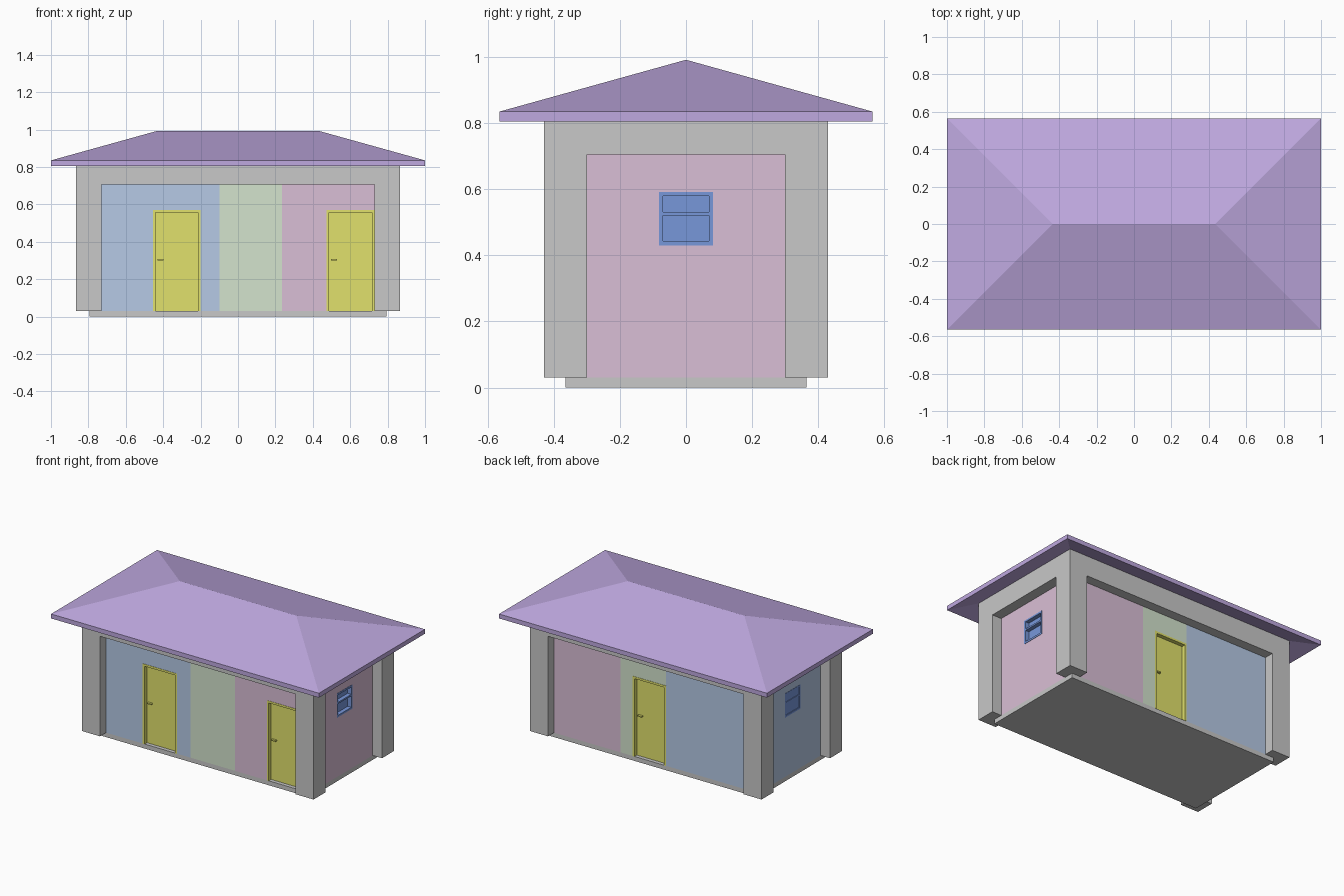
import bpy

cube = bpy.data.objects.get("Cube")
if cube:
    bpy.data.objects.remove(cube, do_unlink=True)


def material(name, r, g, b):
    """Flat material from 0-255 display colour, stored as linear values."""
    linear = [((c / 255 + 0.055) / 1.055) ** 2.4 for c in (r, g, b)] + [1.0]
    m = bpy.data.materials.new(name)
    m.use_nodes = True
    m.diffuse_color = linear
    node = next(n for n in m.node_tree.nodes if n.type == "BSDF_PRINCIPLED")
    node.inputs["Base Color"].default_value = linear
    return m


CONCRETE = material("concrete grey", 200, 200, 200)
LILAC = material("lilac roof", 191, 169, 224)
BLUE = material("pale blue wall", 182, 202, 230)
GREEN = material("pale green wall", 211, 227, 205)
PINK = material("pale pink wall", 218, 191, 214)
YELLOW = material("yellow door", 225, 225, 108)
WINDOW = material("window blue", 119, 151, 218)

HX, HY = 0.795, 0.365        # outer wall planes
BASE, LINTEL = 0.03, 0.705   # wall bottom and top
THICK = 0.06


def mesh_object(name, verts, faces, mat):
    me = bpy.data.meshes.new(name)
    me.from_pydata(verts, [], faces)
    me.materials.append(mat)
    ob = bpy.data.objects.new(name, me)
    bpy.context.collection.objects.link(ob)
    return ob


def box(name, xs, ys, zs, mat):
    """Box between the given limits on each axis."""
    bpy.ops.mesh.primitive_cube_add(size=1)
    ob = bpy.context.object
    ob.name = name
    for v in ob.data.vertices:
        v.co = [min(r) if c < 0 else max(r) for c, r in zip(v.co, (xs, ys, zs))]
    ob.data.materials.append(mat)
    return ob


def side_box(name, side, us, depth, zs, mat):
    """Box on one side: us runs along the wall, depth goes inward from its face."""
    sign = -1 if side in ("front", "left") else 1
    if side in ("front", "back"):
        return box(name, us, [sign * (HY - d) for d in depth], zs, mat)
    # left and right here mean the -x and +x ends
    return box(name, [sign * (HX - d) for d in depth], us, zs, mat)


def surround(name, side, outer, inner, depth, mat):
    """Pieces filling the outer rectangle around the inner one (u0, u1, z0, z1)."""
    a0, a1, c0, c1 = outer
    b0, b1, d0, d1 = inner
    parts = {"side_a": (a0, b0, c0, c1), "side_b": (b1, a1, c0, c1),
             "below": (b0, b1, c0, d0), "above": (b0, b1, d1, c1)}
    for part, (u0, u1, z0, z1) in parts.items():
        if u1 - u0 > 0.001 and z1 - z0 > 0.001:
            side_box(f"{name}_{part}", side, (u0, u1), depth, (z0, z1), mat)


def wall(name, side, u0, u1, mat, opening=None):
    if opening:
        surround(name, side, (u0, u1, BASE, LINTEL), opening, (0, THICK), mat)
    else:
        side_box(name, side, (u0, u1), (0, THICK), (BASE, LINTEL), mat)


def door(name, side, opening, handle_u):
    """Flush frame, recessed leaf and a small lever handle."""
    u0, u1, z0, z1 = opening
    leaf = (u0 + 0.014, u1 - 0.014, z0, z1 - 0.014)
    surround(name + "_frame", side, opening, leaf, (-0.002, THICK), YELLOW)
    side_box(name + "_leaf", side, leaf[:2], (0.025, 0.05), leaf[2:], YELLOW)
    side_box(name + "_handle", side, (handle_u - 0.016, handle_u + 0.016),
             (0.01, 0.025), (0.3, 0.308), YELLOW)


def window(name, side, opening, recess):
    """Frame with a rail between a short upper and a taller lower pane."""
    u0, u1, z0, z1 = opening
    inner = (u0 + 0.012, u1 - 0.012, z0 + 0.013, z1 - 0.012)
    surround(name + "_frame", side, opening, inner, (-0.002, THICK), WINDOW)
    side_box(name + "_rail", side, inner[:2], (-0.002, THICK), (0.52, 0.531), WINDOW)
    side_box(name + "_panes", side, inner[:2], (recess, recess + 0.01),
             inner[2:], WINDOW)


# Floor slab
box("floor_slab", (-HX, HX), (-HY, HY), (0, BASE), CONCRETE)

# Corner posts and ring beam
for sx, xn in ((-1, "left"), (1, "right")):
    for sy, yn in ((-1, "front"), (1, "back")):
        box(f"post_{yn}_{xn}", (sx * 0.73, sx * 0.865), (sy * 0.3, sy * 0.43),
            (BASE, LINTEL), CONCRETE)
    box(f"beam_{xn}", (sx * 0.73, sx * 0.865), (-0.3, 0.3), (LINTEL, 0.842), CONCRETE)
for sy, yn in ((-1, "front"), (1, "back")):
    box(f"beam_{yn}", (-0.865, 0.865), (sy * 0.3, sy * 0.43), (LINTEL, 0.842), CONCRETE)

# Front wall with two doors
left_door = (-0.455, -0.2, BASE, 0.57)
right_door = (0.472, 0.73, BASE, 0.57)
wall("front_wall_blue", "front", -HX, -0.1, BLUE, left_door)
wall("front_wall_green", "front", -0.1, 0.235, GREEN)
wall("front_wall_pink", "front", 0.235, HX, PINK, right_door)
door("front_door_left", "front", left_door, -0.415)
door("front_door_right", "front", right_door, 0.513)

# Back wall with one door
back_door = (-0.108, 0.142, BASE, 0.57)
wall("back_wall_blue", "back", -HX, -0.108, BLUE)
wall("back_wall_green", "back", -0.108, 0.235, GREEN, back_door)
wall("back_wall_pink", "back", 0.235, HX, PINK)
door("back_door", "back", back_door, 0.1)

# End walls, each with a window
pane_hole = (-0.082, 0.082, 0.43, 0.592)
for side, mat, recess in (("right", PINK, 0.025), ("left", BLUE, 0.002)):
    wall(f"end_wall_{side}", side, -HY + THICK, HY - THICK, mat, pane_hole)
    window(f"window_{side}", side, pane_hole, recess)


# Hipped roof: sloped shell with a vertical fascia
def hip(z):
    eave = [(-1, -0.565, z), (1, -0.565, z), (1, 0.565, z), (-1, 0.565, z)]
    return eave + [(-0.435, 0, z + 0.157), (0.435, 0, z + 0.157)]


slopes = [(0, 1, 5, 4), (1, 2, 5), (2, 3, 4, 5), (3, 0, 4)]
soffits = [tuple(i + 6 for i in reversed(f)) for f in slopes]
fascia = [(i, i + 6, (i + 1) % 4 + 6, (i + 1) % 4) for i in range(4)]
mesh_object("hipped_roof", hip(0.835) + hip(0.805), slopes + soffits + fascia, LILAC)
